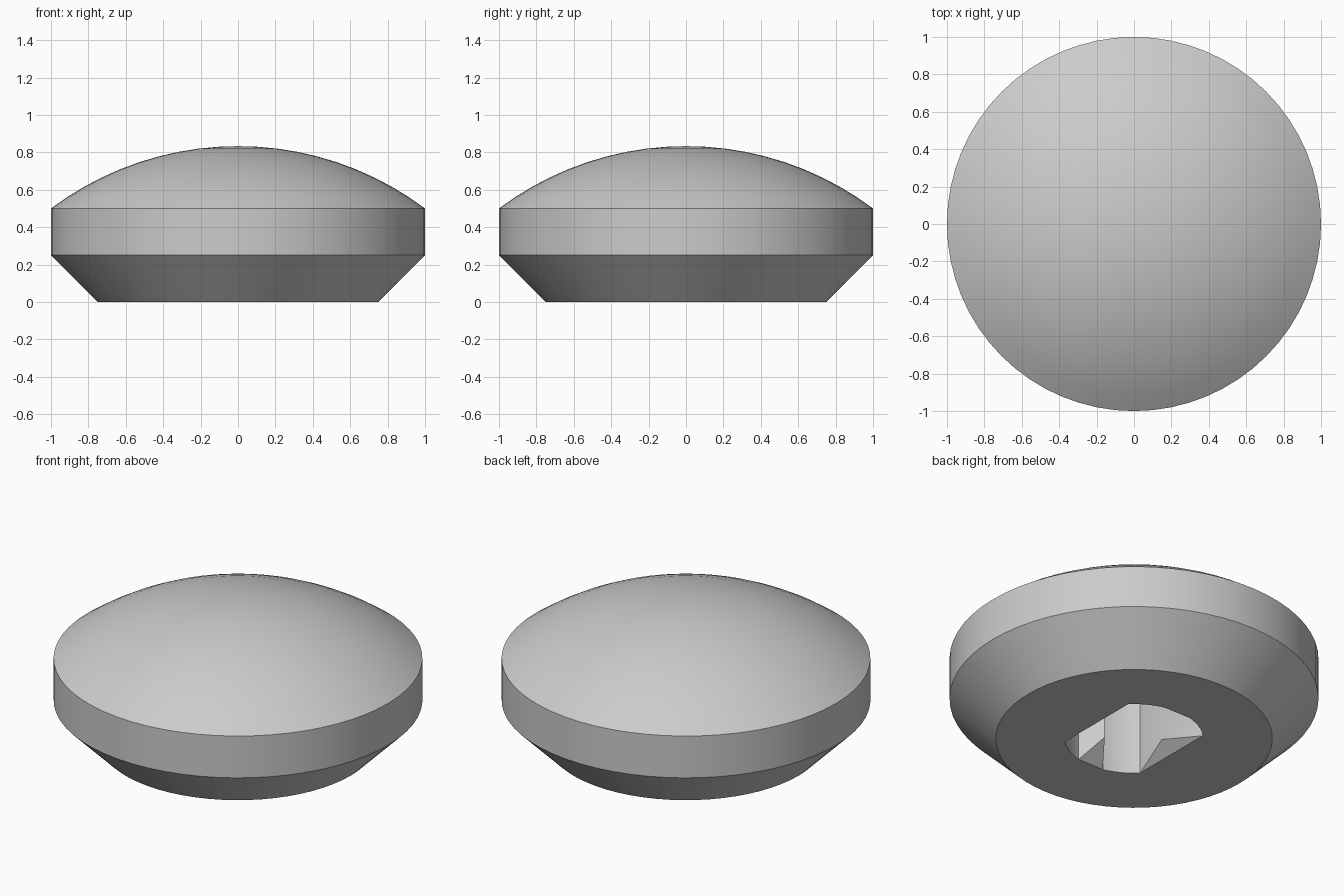
import bpy, bmesh, math

if "Cube" in bpy.data.objects:
    bpy.data.objects.remove(bpy.data.objects["Cube"])

GREY = bpy.data.materials.new("light grey")
GREY.diffuse_color = (0.6, 0.6, 0.6, 1)
GREY.use_nodes = True
GREY.node_tree.nodes["Principled BSDF"].inputs["Base Color"].default_value = GREY.diffuse_color


def make_object(name, bm):
    bmesh.ops.recalc_face_normals(bm, faces=bm.faces)
    mesh = bpy.data.meshes.new(name)
    bm.to_mesh(mesh)
    bm.free()
    mesh.materials.append(GREY)
    obj = bpy.data.objects.new(name, mesh)
    bpy.context.collection.objects.link(obj)
    return obj


def lathe(name, profile, segments):
    """Revolve (radius, z) points; the first and last lie on the axis."""
    bm = bmesh.new()
    verts = [bm.verts.new((r, 0, z)) for r, z in profile]
    edges = [bm.edges.new(pair) for pair in zip(verts, verts[1:])]
    bmesh.ops.spin(bm, geom=verts + edges, cent=(0, 0, 0), axis=(0, 0, 1),
                   angle=math.tau, steps=segments, use_duplicate=False)
    bmesh.ops.remove_doubles(bm, verts=bm.verts, dist=1e-5)
    return make_object(name, bm)


def prism(name, outline, z0, z1):
    bm = bmesh.new()
    face = bm.faces.new([bm.verts.new((x, y, z0)) for x, y in outline])
    top = bmesh.ops.extrude_face_region(bm, geom=[face])["geom"]
    moved = [v for v in top if isinstance(v, bmesh.types.BMVert)]
    bmesh.ops.translate(bm, verts=moved, vec=(0, 0, z1 - z0))
    return make_object(name, bm)


def rib(name, angle, base, half, depth, top):
    """Pointed rib facing the axis, with its underside sloping at 45 degrees."""
    grow = 1.6                      # carries the rib on into the wall
    back = base - depth + depth * grow
    plan = [(base - depth, 0), (back, half * grow), (back, -half * grow)]
    c, s = math.cos(angle), math.sin(angle)
    bm = bmesh.new()
    low = [bm.verts.new((r * c - t * s, r * s + t * c, base - r)) for r, t in plan]
    high = [bm.verts.new((r * c - t * s, r * s + t * c, top)) for r, t in plan]
    bm.faces.new(low)
    bm.faces.new(high)
    for i in range(3):
        j = (i + 1) % 3
        bm.faces.new((low[i], low[j], high[j], high[i]))
    return make_object(name, bm)


def cut(obj, cutter):
    mod = obj.modifiers.new("cut", "BOOLEAN")
    mod.operation = "DIFFERENCE"
    mod.solver = "EXACT"
    mod.object = cutter
    bpy.context.view_layer.update()
    deps = bpy.context.evaluated_depsgraph_get()
    result = bpy.data.meshes.new_from_object(obj.evaluated_get(deps))
    obj.modifiers.clear()
    obj.data = result
    bpy.data.objects.remove(cutter)


# Domed body: flat base, sloping underside, upright rim, spherical cap
R, CENTRE = 5 / 3, -5 / 6
sweep = math.asin(1 / R)
profile = [(0, 0), (0.75, 0), (0.75 + 0.25, 0.25)]
RINGS = 10
for i in range(RINGS + 1):
    a = sweep * (1 - i / RINGS)
    profile.append((R * math.sin(a), CENTRE + R * math.cos(a)))
body = lathe("domed_cap", profile, 64)

# Socket: round hole with two flat sides, open at the base
HOLE, DEPTH = 0.375, 0.5
outline = []
for start in (45, 225):
    for i in range(17):
        a = math.radians(start + 90 * i / 16)
        outline.append((HOLE * math.cos(a), HOLE * math.sin(a)))
socket = prism("socket_cutter", outline, -0.1, DEPTH)

# Inner ribs: wide shallow ones on the flats, narrow ones on the round walls
for k in range(4):
    angle = k * math.pi / 2
    if k % 2 == 0:
        piece = rib("wide_rib", angle, 0.265, 0.263, 0.068, DEPTH + 0.1)
    else:
        piece = rib("narrow_rib", angle, 0.365, 0.085, 0.118, DEPTH + 0.1)
    cut(socket, piece)
cut(body, socket)

# Smooth curved surfaces with crisp edges
bpy.context.view_layer.objects.active = body
body.select_set(True)
bpy.ops.object.shade_smooth_by_angle(angle=math.radians(30))
